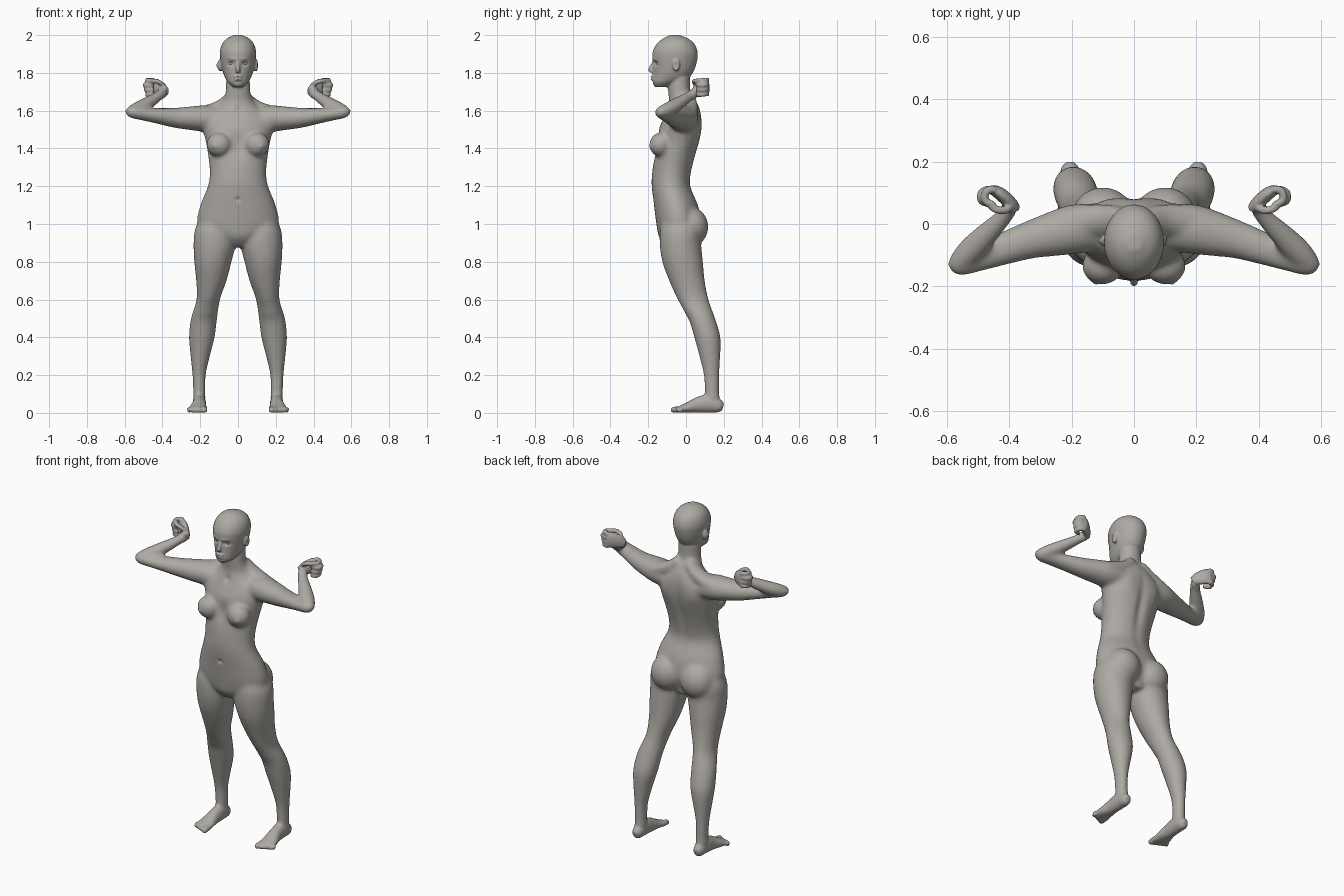
import bpy
import bmesh
import math
from mathutils import Vector, Matrix

cube = bpy.data.objects.get("Cube")
if cube:
    bpy.data.objects.remove(cube, do_unlink=True)

skin = bpy.data.materials.new("warm grey clay")
skin.use_nodes = True
colour = (.42, .4, .37, 1)
skin.diffuse_color = colour
skin.node_tree.nodes["Principled BSDF"].inputs["Base Color"].default_value = colour

SIDES = (1, -1)
UP = Vector((0, 0, 1))
STEPS = 5
SEGMENTS = 32


def smooth_rows(rows):
    """Fill in extra rows between the given ones with a smooth spline."""
    rows = [Vector(row) for row in rows]
    padded = [rows[0]] + rows + [rows[-1]]
    result = []
    for before, start, end, after in zip(padded, padded[1:], padded[2:], padded[3:]):
        for step in range(STEPS):
            t = step / STEPS
            tangent_in = (end - before) / 2
            tangent_out = (after - start) / 2
            result.append(start + tangent_in * t
                          + ((end - start) * 3 - tangent_in * 2 - tangent_out) * t ** 2
                          + ((start - end) * 2 + tangent_in + tangent_out) * t ** 3)
    return result + [rows[-1]]


def skin_rings(bm, rings):
    """Join a run of rings into a closed tube."""
    loops = [[bm.verts.new(point) for point in ring] for ring in rings]
    faces = [bm.faces.new(loops[0]), bm.faces.new(loops[-1])]
    for lower, upper in zip(loops, loops[1:]):
        for i in range(len(lower)):
            j = i - 1
            faces.append(bm.faces.new((lower[j], lower[i], upper[i], upper[j])))
    bmesh.ops.recalc_face_normals(bm, faces=faces)


def ellipse(centre, across, along):
    angles = [math.tau * i / SEGMENTS for i in range(SEGMENTS)]
    return [centre + across * math.cos(a) + along * math.sin(a) for a in angles]


def stack(bm, rows, side=1):
    """Level sections, each given as height, x limits and y limits."""
    rings = []
    for z, x0, x1, y0, y1 in smooth_rows(rows):
        centre = Vector((side * (x0 + x1) / 2, (y0 + y1) / 2, z))
        rings.append(ellipse(centre, Vector(((x1 - x0) / 2, 0, 0)),
                             Vector((0, (y1 - y0) / 2, 0))))
    skin_rings(bm, rings)


def limb(bm, rows, side=1):
    """Sections square to a path, each given as centre, width and height."""
    rows = smooth_rows(rows)
    points = [Vector((side * row[0], row[1], row[2])) for row in rows]
    rings = []
    for i, row in enumerate(rows):
        ahead = points[min(i + 1, len(points) - 1)] - points[max(i - 1, 0)]
        across = ahead.cross(UP).normalized()
        along = across.cross(ahead).normalized()
        rings.append(ellipse(points[i], across * row[3], along * row[4]))
    skin_rings(bm, rings)


def finger(bm, path, radius, side):
    limb(bm, [(*point, radius, radius) for point in path], side)
    ball(bm, path[-1], (radius, radius, radius), side)


def ball(bm, centre, radii, side=1):
    x, y, z = centre
    matrix = Matrix.Translation((side * x, y, z)) @ Matrix.Diagonal((*radii, 1))
    bmesh.ops.create_uvsphere(bm, u_segments=24, v_segments=16, radius=1, matrix=matrix)


def make_object(name, bm):
    mesh = bpy.data.meshes.new(name)
    bm.to_mesh(mesh)
    bm.free()
    obj = bpy.data.objects.new(name, mesh)
    bpy.context.collection.objects.link(obj)
    return obj


def push(bm, centre, radii, offset, sides=SIDES):
    """Soft sculpting dab that moves the skin near a point."""
    offset = Vector(offset)
    for side in sides:
        x, y, z = centre
        x *= side
        for vert in bm.verts:
            dz = (vert.co.z - z) / radii[2]
            if abs(dz) > 2:
                continue
            d = ((vert.co.x - x) / radii[0]) ** 2 + ((vert.co.y - y) / radii[1]) ** 2 + dz ** 2
            if d < 4:
                vert.co += offset * math.exp(-2 * d)


body = bmesh.new()

# Torso and neck: height, half width, front, back
trunk = [(.88, .06, -.1, .05), (.93, .14, -.143, .06), (1, .215, -.157, .08),
         (1.1, .2, -.17, .065), (1.2, .16, -.182, .025), (1.27, .15, -.18, .03),
         (1.35, .157, -.17, .05), (1.43, .17, -.15, .072), (1.5, .185, -.145, .084),
         (1.56, .18, -.12, .084), (1.61, .12, -.1, .075), (1.65, .085, -.09, .055),
         (1.7, .066, -.095, .025), (1.78, .062, -.09, .022)]
stack(body, [(z, -w, w, front, back) for z, w, front, back in trunk])

# Head: height, half width, front, back
skull = [(1.725, .026, -.165, -.08), (1.75, .054, -.178, -.04), (1.78, .071, -.177, .02),
         (1.82, .084, -.174, .046), (1.87, .093, -.178, .06), (1.91, .096, -.177, .062),
         (1.95, .086, -.158, .047), (1.98, .062, -.125, .015), (2, .022, -.085, -.035)]
stack(body, [(z, -w, w, front, back) for z, w, front, back in skull])

# Nose and lips
limb(body, [(0, -.168, 1.86, .009, .008), (0, -.18, 1.835, .01, .012),
            (0, -.188, 1.815, .013, .012), (0, -.18, 1.805, .012, .008)])
ball(body, (0, -.176, 1.78), (.024, .013, .007))
ball(body, (0, -.175, 1.766), (.021, .013, .008))

leg = [(1.08, .07, .17, -.1, .03), (.98, .03, .225, -.135, .08), (.9, .012, .236, -.14, .08),
       (.8, .034, .232, -.126, .09), (.7, .06, .222, -.09, .1), (.6, .095, .22, -.045, .12),
       (.5, .11, .25, .012, .155), (.4, .123, .26, .043, .183), (.3, .148, .252, .07, .182),
       (.2, .17, .242, .093, .177), (.1, .172, .238, .1, .177), (.04, .175, .235, .11, .18)]
upper_arm = [(.08, -.01, 1.55, .07, .06), (.18, -.015, 1.558, .08, .07),
             (.25, -.03, 1.56, .074, .063), (.33, -.05, 1.562, .062, .054),
             (.42, -.08, 1.572, .053, .043), (.5, -.108, 1.582, .046, .035),
             (.56, -.13, 1.592, .038, .033), (.59, -.137, 1.597, .02, .02)]
forearm = [(.588, -.145, 1.594, .02, .02), (.56, -.12, 1.597, .036, .034),
           (.52, -.08, 1.615, .043, .038), (.47, -.03, 1.645, .038, .034),
           (.425, .015, 1.675, .03, .028), (.395, .05, 1.697, .026, .027)]
palm = [(.385, .045, 1.697, .024, .026), (.4, .07, 1.71, .022, .038),
        (.43, .097, 1.722, .021, .046), (.455, .112, 1.727, .016, .045)]
foot = [(.205, .196, .03, .015, .02), (.205, .175, .036, .03, .035),
        (.205, .12, .05, .035, .049), (.206, .06, .041, .037, .041),
        (.21, .01, .028, .046, .028), (.213, -.035, .018, .051, .017),
        (.213, -.05, .015, .045, .012)]

for side in SIDES:
    stack(body, leg, side)
    limb(body, upper_arm, side)
    limb(body, forearm, side)
    limb(body, palm, side)
    limb(body, foot, side)
    # Chest, seat and the slope from neck to shoulder
    ball(body, (.1, -.135, 1.42), (.068, .06, .065), side)
    ball(body, (.125, -.18, 1.41), (.015, .02, .015), side)
    ball(body, (.1, .025, .985), (.1, .094, .105), side)
    limb(body, [(.03, .01, 1.68, .04, .03), (.1, .015, 1.618, .05, .036),
                (.2, 0, 1.575, .06, .045)], side)
    # Ears
    ball(body, (.096, -.052, 1.84), (.012, .02, .033), side)
    # Curled fingers, stacked from the little finger up
    for i in range(4):
        z = 1.688 + .025 * i
        reach = .006 * (i % 3)
        finger(body, [(.445, .113, z), (.474 + reach, .105, z), (.478 + reach, .075, z - .004),
                      (.455, .063, z - .004)], .0125, side)
    # Thumb
    finger(body, [(.39, .06, 1.725), (.41, .045, 1.747), (.437, .045, 1.757),
                  (.456, .055, 1.757)], .0125, side)
    # Toes, big toe on the inner side
    for i in range(5):
        radius = .016 - .0015 * i
        x = .178 + .0205 * i
        back = .009 * i
        finger(body, [(x, -.02, .02), (x, -.045 + back / 2, .019),
                      (x, -.066 + back, radius)], radius, side)

# Fuse the parts into one skin
figure = make_object("body", body)
remesh = figure.modifiers.new("fuse", "REMESH")
remesh.mode = "VOXEL"
remesh.voxel_size = .0055
graph = bpy.context.evaluated_depsgraph_get()
fused = bpy.data.meshes.new_from_object(figure.evaluated_get(graph))
figure.modifiers.clear()
body = bmesh.new()
body.from_mesh(fused)


def relax(verts, times):
    for _ in range(times):
        bmesh.ops.smooth_vert(body, verts=verts, factor=.5, use_axis_x=True,
                              use_axis_y=True, use_axis_z=True)


# Blend the trunk and limbs strongly, keep hands, feet and face crisp
relax([v for v in body.verts if .09 < v.co.z < 1.72 and not (v.co.y > .04 and abs(v.co.x) > .36)], 30)
relax(body.verts[:], 3)

# Sculpted hollows: eye sockets, mouth, ears, navel, spine, collar, backs of knees
push(body, (.036, -.165, 1.85), (.026, .04, .018), (0, .014, 0))
push(body, (.03, -.17, 1.873), (.03, .03, .012), (0, -.004, 0))
push(body, (0, -.185, 1.773), (.03, .03, .005), (0, .005, 0), (1,))
push(body, (0, -.18, 1.752), (.03, .03, .008), (0, .004, 0), (1,))
push(body, (.108, -.055, 1.84), (.012, .012, .02), (-.008, 0, 0))
push(body, (0, -.18, 1.13), (.016, .03, .016), (0, .01, 0), (1,))
push(body, (0, .07, 1.36), (.04, .08, .26), (0, -.014, 0), (1,))
push(body, (0, -.1, 1.6), (.03, .04, .03), (0, .008, 0), (1,))
push(body, (0, -.16, 1.4), (.035, .05, .1), (0, .008, 0), (1,))
push(body, (.1, .07, 1.5), (.07, .05, .1), (0, .008, 0))
push(body, (.165, .02, .54), (.05, .04, .05), (0, -.006, 0))
for face in body.faces:
    face.smooth = True
body.to_mesh(figure.data)
body.free()

# Eyes
eyes = bmesh.new()
for side in SIDES:
    ball(eyes, (.036, -.143, 1.85), (.016, .013, .009), side)
for face in eyes.faces:
    face.smooth = True
for obj in (figure, make_object("eyes", eyes)):
    obj.data.materials.clear()
    obj.data.materials.append(skin)
